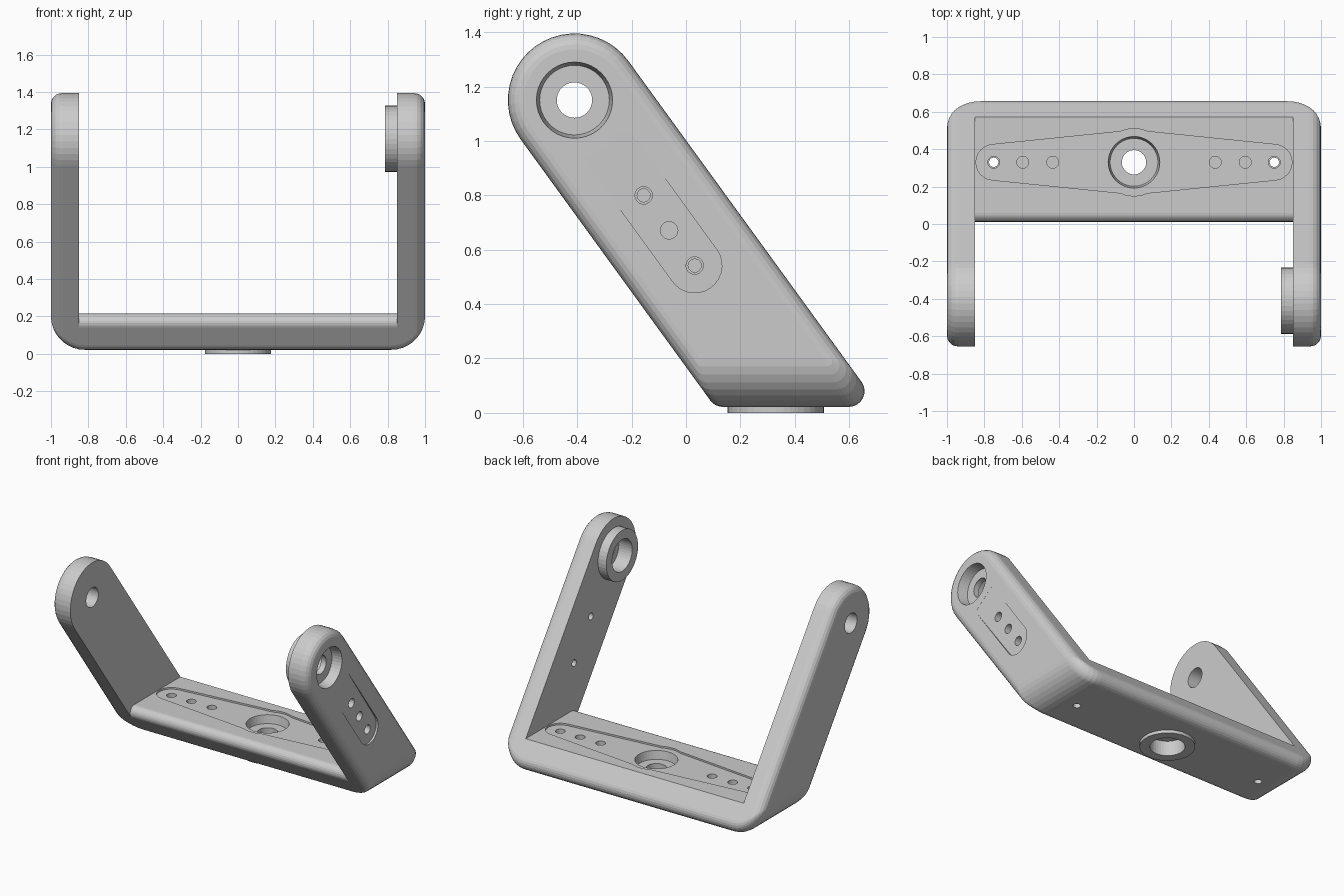
import bpy, bmesh
from math import sin, cos, tan, sqrt, radians, pi
from mathutils import Vector, Matrix

if "Cube" in bpy.data.objects:
    bpy.data.objects.remove(bpy.data.objects["Cube"])

SLANT = radians(54)                 # arm angle above the ground
HUB_Y, HUB_Z, ARM_R = -0.41, 1.15, 0.245
FLOOR, BOTTOM = 0.215, 0.022
EDGE, CORNER = 0.058, 0.18          # rim fillet, big lower side fillet


def arc(cx, cy, r, a0, a1, n):
    return [(cx + r * cos(radians(a0 + (a1 - a0) * i / n)),
             cy + r * sin(radians(a0 + (a1 - a0) * i / n))) for i in range(n + 1)]


def loft(name, rings):
    bm = bmesh.new()
    vs = [[bm.verts.new(p) for p in ring] for ring in rings]
    n = len(vs[0])
    for a, b in zip(vs, vs[1:]):
        for i in range(n):
            bm.faces.new((a[i], a[(i + 1) % n], b[(i + 1) % n], b[i]))
    bm.faces.new(vs[0])
    bm.faces.new(vs[-1])
    bmesh.ops.recalc_face_normals(bm, faces=bm.faces)
    me = bpy.data.meshes.new(name)
    bm.to_mesh(me)
    bm.free()
    ob = bpy.data.objects.new(name, me)
    bpy.context.collection.objects.link(ob)
    return ob


def combine(target, tool, op='DIFFERENCE'):
    tool.hide_render = True
    mod = target.modifiers.new(op, 'BOOLEAN')
    mod.operation, mod.object, mod.solver = op, tool, 'EXACT'
    bpy.context.view_layer.objects.active = target
    bpy.ops.object.modifier_apply(modifier=mod.name)
    bpy.data.objects.remove(tool, do_unlink=True)


def axis_y(z):
    return HUB_Y + (HUB_Z - z) / tan(SLANT)


def side_outline(rad, zb, rho):
    zc = zb + rho
    off = (rad - rho) / sin(SLANT)
    return (arc(HUB_Y, HUB_Z, rad, 36, 216, 22)
            + arc(axis_y(zc) - off, zc, rho, 216, 270, 4)
            + arc(axis_y(zc) + off, zc, rho, 270, 396, 8))


# Outer body: side outline lofted across x, shrinking into rounded sides
half = [1 - CORNER + CORNER * sin(pi / 2 * i / 9) for i in range(10)]
rings = []
for x in [-h for h in reversed(half)] + half:
    e = max(abs(x) - (1 - EDGE), 0)
    inset = EDGE - sqrt(max(EDGE ** 2 - e ** 2, 0))
    c = abs(x) - (1 - CORNER)
    lift = CORNER - sqrt(max(CORNER ** 2 - c ** 2, 0))
    outline = side_outline(ARM_R - inset, BOTTOM + lift, max(EDGE - inset, 0.003))
    rings.append([Vector((x, y, z)) for y, z in outline])
bracket = loft("bracket", rings)

# Open the space between the arms, leaving a rounded front edge on the floor
rf = 0.047
zc = FLOOR - rf
lip = arc(axis_y(zc) - (ARM_R - rf) / sin(SLANT), zc, rf, 90, 216, 8)
hollow = [(2, FLOOR)] + lip + [(-2, lip[-1][1]), (-2, 2), (2, 2)]
combine(bracket, loft("hollow_cutter",
        [[Vector((x, y, z)) for y, z in hollow] for x in (-0.85, 0.85)]))

# Local frames: u along the lever, w out of the face
base_frame = Matrix.Translation((0, 0.33, FLOOR))
u, w = Vector((0, cos(SLANT), -sin(SLANT))), Vector((1, 0, 0))
v = w.cross(u)
arm_frame = Matrix.Translation((1, HUB_Y, HUB_Z)) @ Matrix((u, v, w)).transposed().to_4x4()


def disc(frame, pu, r0, w0, w1, r1=None, n=40):
    r1 = r1 or r0
    ring = lambda r, h: [frame @ Vector((p[0], p[1], h))
                         for p in arc(pu, 0, r, 0, 360, n)[:-1]]
    return loft("disc", [ring(r0, w0), ring(r1, w1)])


def pocket(frame, outline, depth):
    return loft("pocket_cutter",
                [[frame @ Vector((a, b, -depth(a))) for a, b in outline],
                 [frame @ Vector((a, b, 0.05)) for a, b in outline]])


# Bosses on the far faces of the base and right arm
for frame in (base_frame, arm_frame):
    combine(bracket, disc(frame, 0, 0.177, -0.12, -0.215), 'UNION')

# Shallow lever pockets: double-ended on the base, fading wedge on the arm
base_lever = (arc(0.75, 0, 0.095, -84, 84, 12) + arc(0, 0, 0.18, 66, 114, 6)
              + arc(-0.75, 0, 0.095, 96, 264, 12) + arc(0, 0, 0.18, 246, 294, 6))
combine(bracket, pocket(base_frame, base_lever, lambda a: 0.012))
arm_lever = [(0.2, -0.1)] + arc(0.752, 0, 0.1, -90, 90, 14) + [(0.2, 0.1)]
combine(bracket, pocket(arm_frame, arm_lever, lambda a: 0.0005 + 0.022 * (a - 0.2)))

# Hub recess, centre hole and bore
for frame in (base_frame, arm_frame):
    combine(bracket, disc(frame, 0, 0.128, -0.07, 0.07, 0.152))
    combine(bracket, disc(frame, 0, 0.065, -0.3, 0.1))
    combine(bracket, disc(frame, 0, 0.112, -0.3, -0.11))

# Screw holes: wide blind ones, narrow through ones
for s in (-1, 1):
    for pu in (0.435, 0.595, 0.75):
        combine(bracket, disc(base_frame, s * pu, 0.032, -0.07, 0.1, n=20))
    combine(bracket, disc(base_frame, s * 0.75, 0.025, -0.3, 0.1, n=20))
for pu in (0.433, 0.592, 0.752):
    combine(bracket, disc(arm_frame, pu, 0.032, -0.07, 0.1, n=20))
for pu in (0.433, 0.752):
    combine(bracket, disc(arm_frame, pu, 0.024, -0.3, 0.1, n=20))

# Pivot hole through the plain left arm
combine(bracket, disc(arm_frame, 0, 0.068, -2.2, -1.7))
